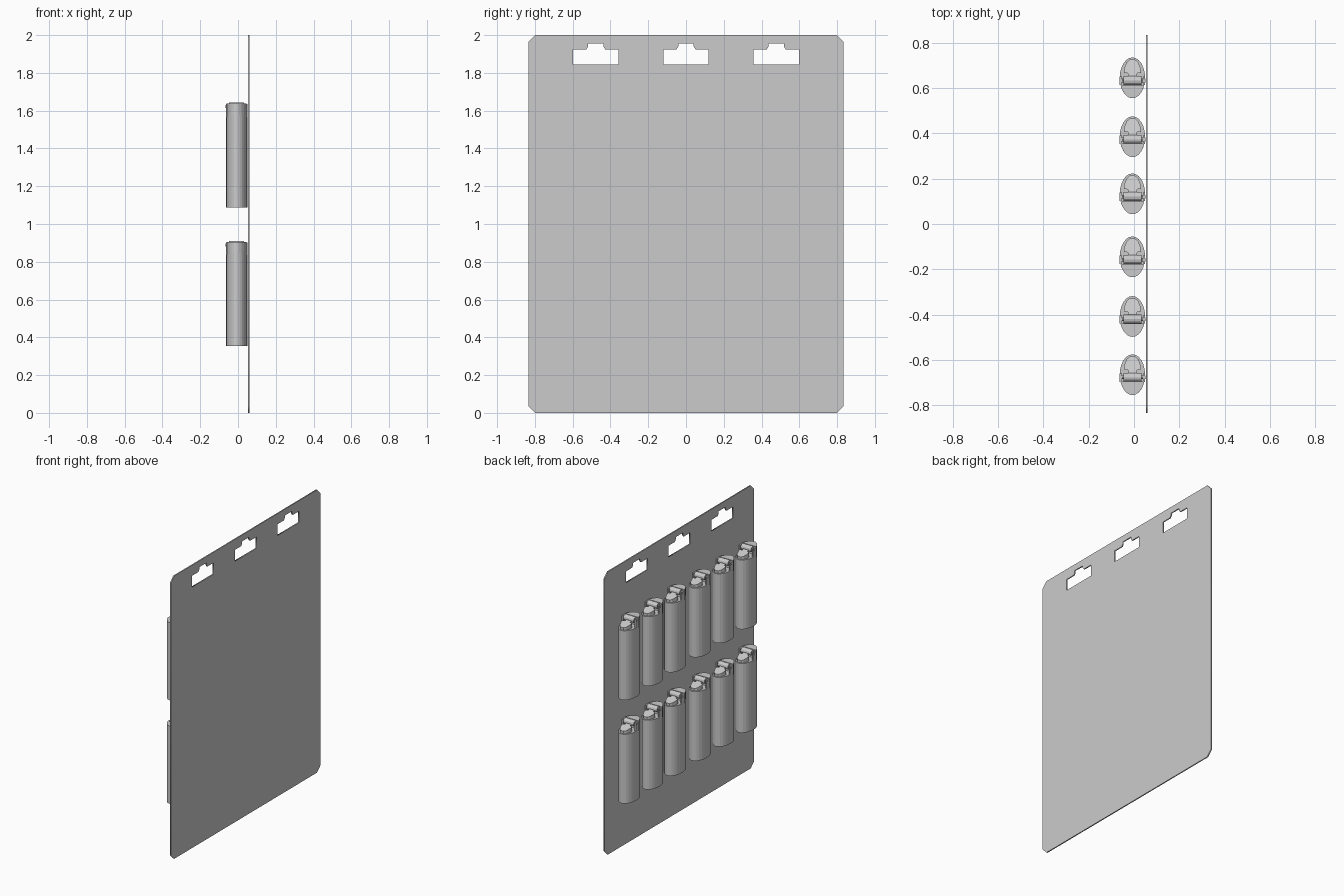
import bpy, bmesh, math
from mathutils import Matrix, Vector

cube = bpy.data.objects.get("Cube")
if cube:
    bpy.data.objects.remove(cube, do_unlink=True)

grey = bpy.data.materials.new("light grey")
grey.use_nodes = True
colour = (0.6, 0.6, 0.6, 1)
grey.diffuse_color = colour
grey.node_tree.nodes["Principled BSDF"].inputs["Base Color"].default_value = colour


def add_object(name, mesh, location=(0, 0, 0)):
    if not mesh.materials:
        mesh.materials.append(grey)
    ob = bpy.data.objects.new(name, mesh)
    ob.location = location
    bpy.context.collection.objects.link(ob)
    return ob


def prism(bm, outline, z0, z1):
    """Closed upright prism; z1 may be a function of the outline point."""
    top = z1 if callable(z1) else (lambda p: z1)
    low = [bm.verts.new((x, y, z0)) for x, y in outline]
    high = [bm.verts.new((x, y, top((x, y)))) for x, y in outline]
    bm.faces.new(low[::-1])
    bm.faces.new(high)
    n = len(outline)
    for i in range(n):
        j = (i + 1) % n
        bm.faces.new((low[i], low[j], high[j], high[i]))


def roller(bm, y, z, radius, length, sides):
    matrix = Matrix.Translation((0, y, z)) @ Matrix.Rotation(math.pi / 2, 4, 'Y')
    bmesh.ops.create_cone(bm, cap_ends=True, segments=sides, radius1=radius,
                          radius2=radius, depth=length, matrix=matrix)


def finish(bm, name):
    bmesh.ops.recalc_face_normals(bm, faces=bm.faces)
    mesh = bpy.data.meshes.new(name)
    bm.to_mesh(mesh)
    bm.free()
    return mesh


def mirrored(half):
    return half + [(-x, y) for x, y in reversed(half)]


# Backing card: outline with clipped corners and three hanging slots
W, H, CUT = 0.835, 2.0, 0.037
right_side = [(W - CUT, 0), (W, CUT), (W, H - CUT), (W - CUT, H)]
slot_half = [(0.12, 1.845), (0.12, 1.925), (0.05, 1.925), (0.04, 1.94), (0.04, 1.955)]
outlines = [mirrored(right_side)]
for centre in (-0.478, 0, 0.478):
    outlines.append([(x + centre, z) for x, z in mirrored(slot_half)])

curve = bpy.data.curves.new("card_outline", 'CURVE')
curve.dimensions = '2D'
curve.fill_mode = 'BOTH'
curve.extrude = 0.004
for points in outlines:
    spline = curve.splines.new('POLY')
    spline.points.add(len(points) - 1)
    for p, (x, y) in zip(spline.points, points):
        p.co = (x, y, 0, 1)
    spline.use_cyclic_u = True
helper = bpy.data.objects.new("card_outline", curve)
bpy.context.collection.objects.link(helper)
bpy.context.view_layer.update()
card_mesh = bpy.data.meshes.new_from_object(
    helper.evaluated_get(bpy.context.evaluated_depsgraph_get()))
bpy.data.objects.remove(helper, do_unlink=True)
card_mesh.materials.clear()
card = add_object("backing_card", card_mesh, (0.056, 0, 0))
card.rotation_euler = (math.pi / 2, 0, math.pi / 2)

# Lighter parts, shared by all twelve lighters
RX, RY, BODY, TOP = 0.056, 0.09, 0.49, 0.555
SIDES = 24


def arc(start, end, steps, scale=1.0):
    angles = [math.radians(start + (end - start) * i / steps) for i in range(steps + 1)]
    return [(RX * scale * math.cos(a), RY * scale * math.sin(a)) for a in angles]


# Oval fuel body
bm = bmesh.new()
prism(bm, arc(0, 360, SIDES)[:-1], 0, BODY)
body_mesh = finish(bm, "lighter_body")

# Wind hood over the front half, with two prongs holding the wheel
bm = bmesh.new()
prism(bm, arc(200, 340, 10), BODY, TOP - 0.005)
for side in (-1, 1):
    x0, x1 = sorted((side * 0.046, side * 0.056))
    prism(bm, [(x0, -0.032), (x1, -0.032), (x1, 0.005), (x0, 0.005)], BODY - 0.01, TOP - 0.008)
hood_mesh = finish(bm, "lighter_hood")

# Spark wheel with its axle
bm = bmesh.new()
roller(bm, -0.012, TOP - 0.02, 0.02, 0.08, 12)
roller(bm, -0.012, TOP - 0.02, 0.008, 0.116, 8)
wheel_mesh = finish(bm, "spark_wheel")

# Sloping thumb button with a narrow neck
bm = bmesh.new()
button = mirrored([(0.02, 0.0), (0.02, 0.02), (0.037, 0.022), (0.036, 0.042),
                   (0.026, 0.068), (0.012, 0.08)])
prism(bm, button[::-1], BODY, lambda p: BODY + 0.042 - 0.3 * p[1])
button_mesh = finish(bm, "thumb_button")

parts = {"lighter_body": body_mesh, "lighter_hood": hood_mesh,
         "spark_wheel": wheel_mesh, "thumb_button": button_mesh}

# Two rows of six lighters
for row, z in (("lower", 0.355), ("upper", 1.087)):
    for i, y in enumerate((-0.665, -0.408, -0.145, 0.133, 0.385, 0.645)):
        for name, mesh in parts.items():
            add_object(f"{row}_{name}_{i + 1}", mesh, (-0.007, y, z))
